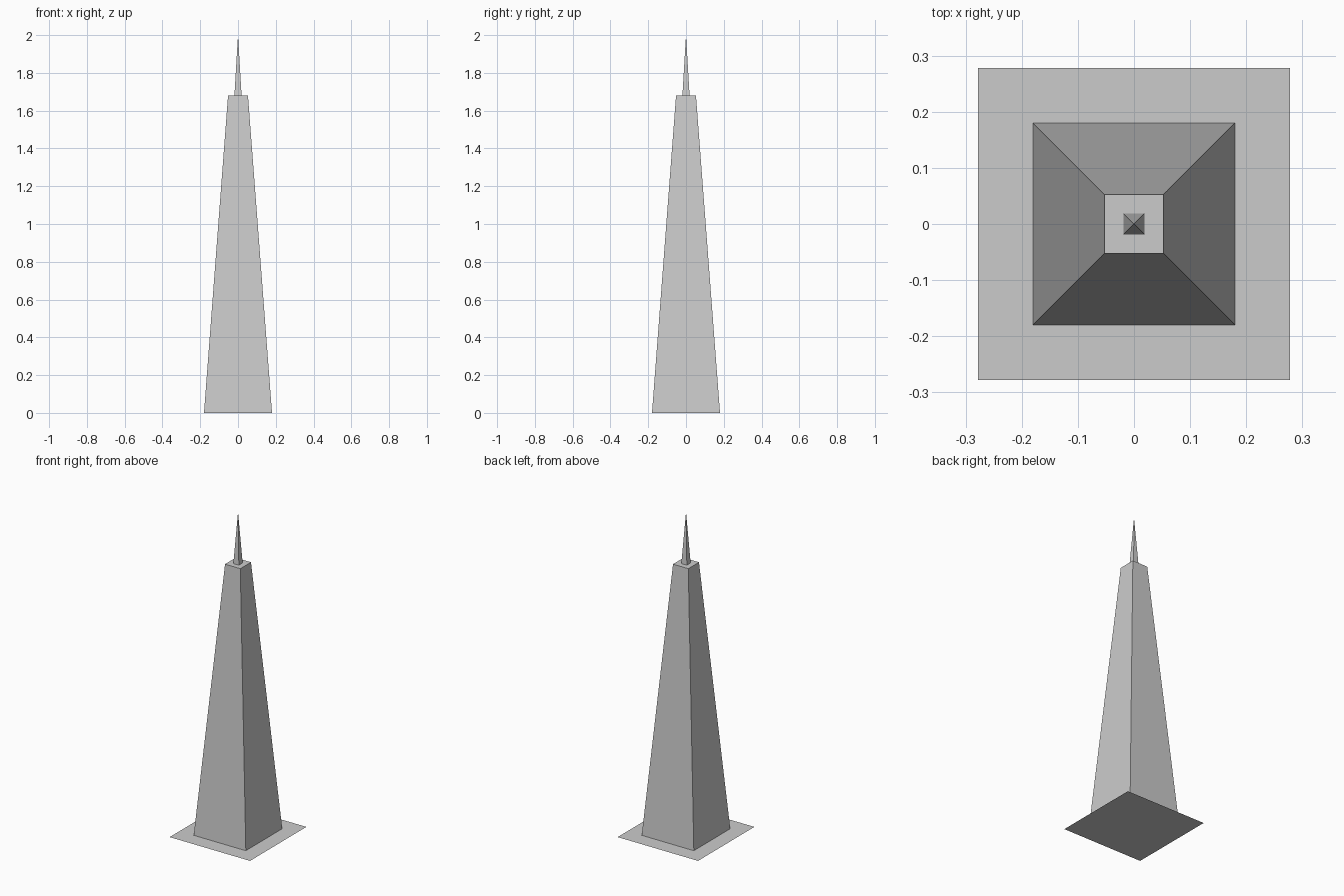
import bpy, bmesh

if "Cube" in bpy.data.objects:
    bpy.data.objects.remove(bpy.data.objects["Cube"])


def square(bm, half, z):
    return [bm.verts.new((sx * half, sy * half, z))
            for sx, sy in ((-1, -1), (1, -1), (1, 1), (-1, 1))]


def finish(name, bm):
    mesh = bpy.data.meshes.new(name)
    bm.to_mesh(mesh)
    bm.free()
    obj = bpy.data.objects.new(name, mesh)
    bpy.context.collection.objects.link(obj)


# Flat ground plate
bm = bmesh.new()
bm.faces.new(square(bm, 0.278, 0))
finish("base_plate", bm)

# Tapered tower with flat roof, open where it meets the plate
bm = bmesh.new()
low, high = square(bm, 0.18, 0), square(bm, 0.0527, 1.68)
for i in range(4):
    j = (i + 1) % 4
    bm.faces.new((low[i], low[j], high[j], high[i]))
bm.faces.new(high)
finish("tower", bm)

# Four-sided pointed spire on the roof
bm = bmesh.new()
low = square(bm, 0.019, 1.68)
tip = bm.verts.new((0, 0, 2))
for i in range(4):
    bm.faces.new((low[i], low[(i + 1) % 4], tip))
finish("spire", bm)
